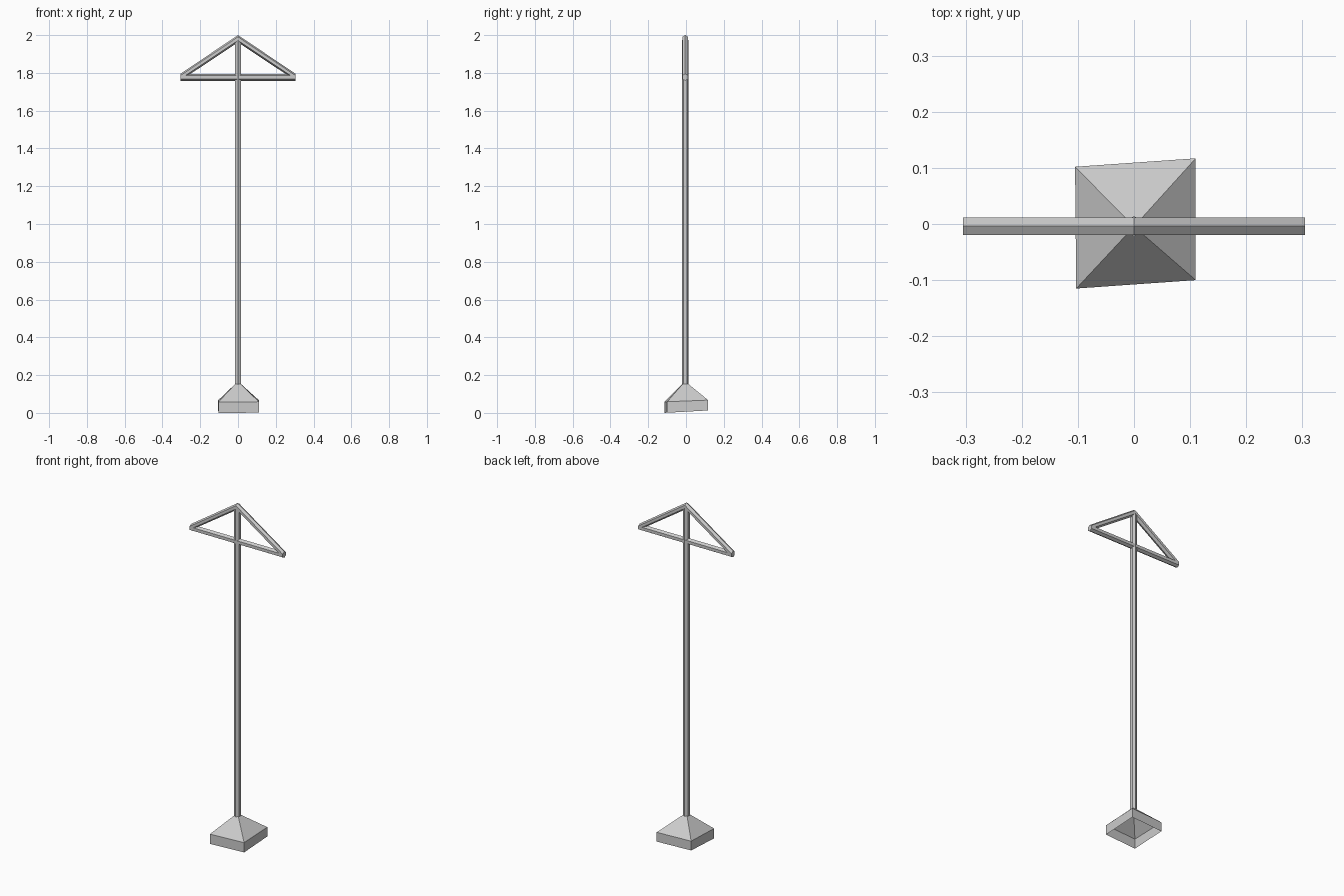
import bpy, math

if "Cube" in bpy.data.objects:
    bpy.data.objects.remove(bpy.data.objects["Cube"])

CY = -0.004   # the rods sit slightly in front of centre
R = 0.018     # hexagonal rod radius


def add_mesh(name, verts, faces):
    me = bpy.data.meshes.new(name)
    me.from_pydata(verts, [], faces)
    me.update()
    ob = bpy.data.objects.new(name, me)
    bpy.context.collection.objects.link(ob)
    return ob


def loft(name, rings, cap_start=True, cap_end=True):
    """Bridge a row of equally sized vertex rings into a skin."""
    n = len(rings[0])
    verts = [v for ring in rings for v in ring]
    faces = []
    for r in range(len(rings) - 1):
        for i in range(n):
            j = (i + 1) % n
            faces.append((r * n + i, r * n + j, (r + 1) * n + j, (r + 1) * n + i))
    if cap_start:
        faces.append(tuple(reversed(range(n))))
    if cap_end:
        faces.append(tuple(range((len(rings) - 1) * n, len(rings) * n)))
    return add_mesh(name, verts, faces)


def side_ring(x, z, stretch=1.0):
    """Hexagon in the y-z plane with a corner pointing up."""
    angles = [math.radians(90 + 60 * i) for i in range(6)]
    return [(x, CY + R * math.cos(a), z + R * stretch * math.sin(a)) for a in angles]


def flat_ring(z):
    """Hexagon in the x-y plane for the upright pole."""
    angles = [math.radians(90 + 60 * i) for i in range(6)]
    return [(R * math.cos(a), CY + R * math.sin(a), z) for a in angles]


# Upright pole
loft("pole", [flat_ring(0.13), flat_ring(1.975)])

# Horizontal bar of the triangular head
loft("cross_bar", [side_ring(-0.305, 1.776), side_ring(0.305, 1.776)])

# Two sloping bars mitred at the peak
loft("sloping_bars", [side_ring(-0.305, 1.777), side_ring(0, 1.981, 1.06),
                      side_ring(0.305, 1.777)])

# Slightly skewed and tilted foot, open underneath
corners = [(-0.103, -0.115), (0.11, -0.1), (0.11, 0.117), (-0.105, 0.102)]
tilt = 0.055
lower = [(x, y, 0.0065 + tilt * y) for x, y in corners]
upper = [(x, y, 0.063 + 0.04 * y) for x, y in corners]
neck = [(x * 0.13, CY + y * 0.13, 0.154) for x, y in corners]
loft("foot", [lower, upper, neck], cap_start=False)
